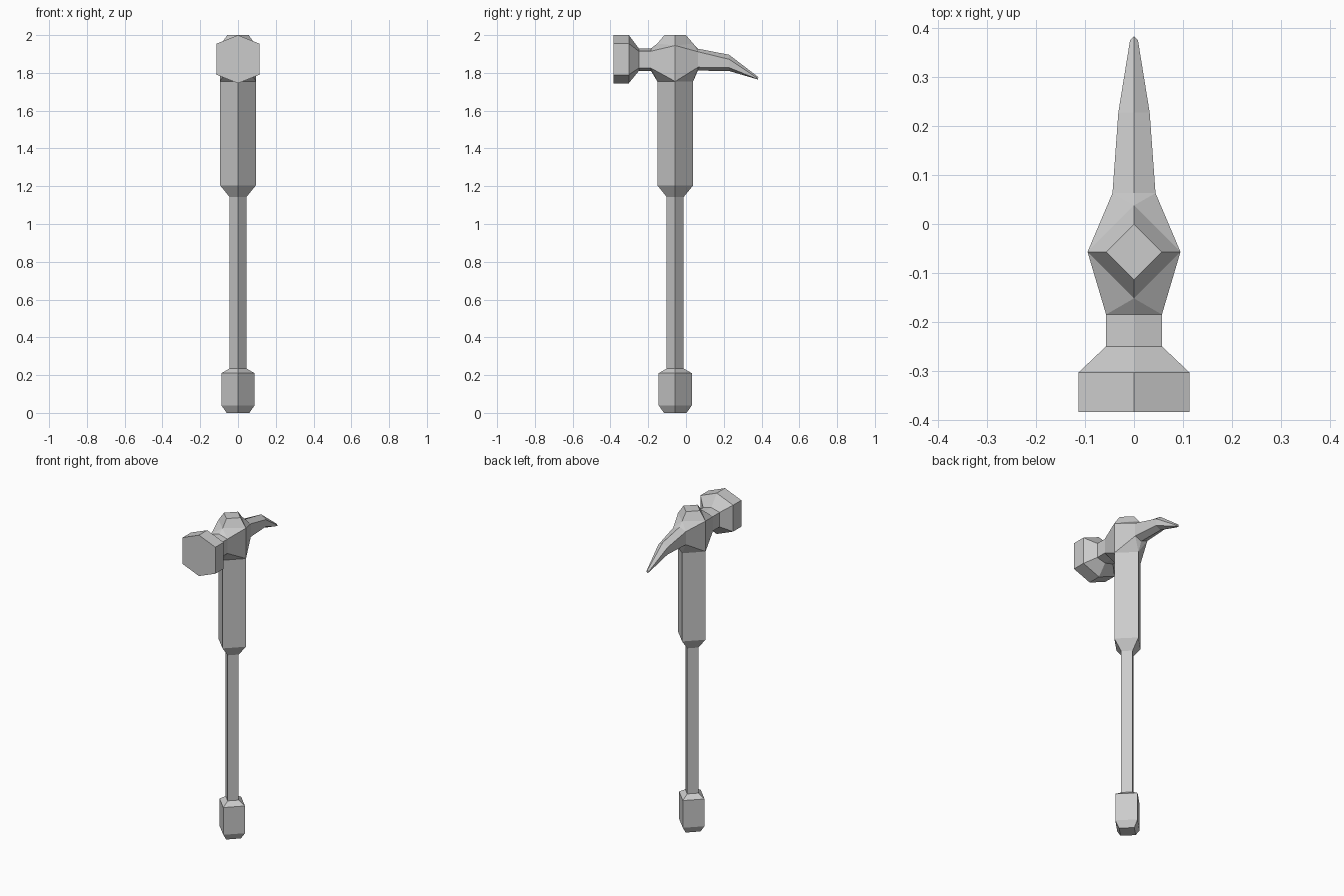
import bpy, bmesh

if "Cube" in bpy.data.objects:
    bpy.data.objects.remove(bpy.data.objects["Cube"])

CY = -0.057  # y of the handle axis


def finish(name, bm):
    bmesh.ops.recalc_face_normals(bm, faces=bm.faces[:])
    mesh = bpy.data.meshes.new(name)
    bm.to_mesh(mesh)
    bm.free()
    obj = bpy.data.objects.new(name, mesh)
    bpy.context.collection.objects.link(obj)
    return obj


def loft(name, rings, cap_start=False, cap_end=False):
    """Skin a list of matching point rings with quads."""
    bm = bmesh.new()
    rows = [[bm.verts.new(p) for p in r] for r in rings]
    n = len(rows[0])
    for a, b in zip(rows, rows[1:]):
        for i in range(n):
            j = (i + 1) % n
            bm.faces.new((a[i], a[j], b[j], b[i]))
    if cap_start:
        bm.faces.new(rows[0])
    if cap_end:
        bm.faces.new(rows[-1])
    return finish(name, bm)


def diamond(z, r, lift=0.0):
    """Square ring around the handle axis, corners on x and y."""
    return [(r, CY, z), (0, CY + r, z + lift), (-r, CY, z), (0, CY - r, z + lift)]


def hexagon(y, w, top, upper, lower, bottom, dy=0.0):
    """Six-sided section across the head, points up and down."""
    return [(0, y, top), (w, y - dy, upper), (w, y - dy, lower),
            (0, y, bottom), (-w, y - dy, lower), (-w, y - dy, upper)]


neck_back = hexagon(-0.185, 0.057, 1.93, 1.915, 1.825, 1.81)
claw_base = hexagon(0.063, 0.044, 1.928, 1.912, 1.83, 1.812)
core_low = diamond(1.755, 0.095)
core_high = diamond(1.945, 0.095, 0.01)

# Pommel, shaft and grip
loft("pommel", [diamond(0, 0.06), diamond(0.04, 0.088), diamond(0.21, 0.088),
                diamond(0.235, 0.045)], cap_start=True)
loft("shaft", [diamond(0.235, 0.045), diamond(1.143, 0.045)])
loft("grip", [diamond(1.143, 0.045), diamond(1.205, 0.095), core_low])

# Striking face and neck
loft("striking_face", [
    hexagon(-0.384, 0.113, 2.0, 1.955, 1.79, 1.745),
    hexagon(-0.303, 0.113, 2.0, 1.955, 1.79, 1.745),
    hexagon(-0.25, 0.057, 1.93, 1.915, 1.825, 1.81),
    neck_back], cap_start=True)

# Head core: hull between neck, grip, cap and claw, left open where they join
bm = bmesh.new()
group = {}
for g, ring in enumerate((neck_back, claw_base, core_low, core_high)):
    for p in ring:
        group[bm.verts.new(p)] = g
bmesh.ops.convex_hull(bm, input=bm.verts[:])
joints = [f for f in bm.faces if len({group[v] for v in f.verts}) == 1]
bmesh.ops.delete(bm, geom=joints, context='FACES_ONLY')
finish("head_core", bm)

# Bevelled cap on top of the head
loft("head_cap", [core_high, diamond(2.0, 0.057)], cap_end=True)

# Tapering claw
loft("claw", [
    claw_base,
    hexagon(0.228, 0.032, 1.896, 1.872, 1.828, 1.81),
    hexagon(0.384, 0.008, 1.777, 1.774, 1.768, 1.764, 0.008)], cap_end=True)
